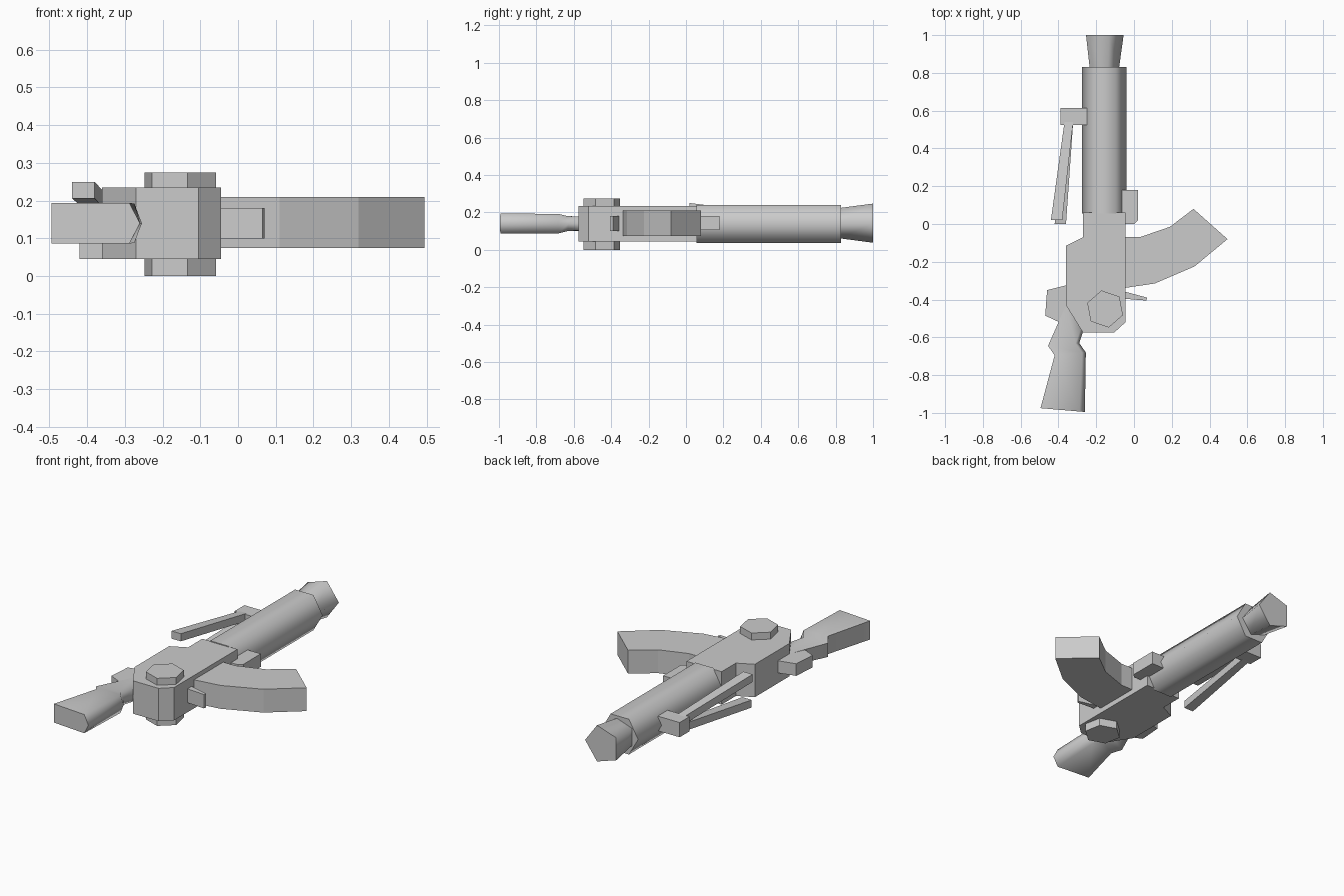
import bpy, bmesh, math
from mathutils import Vector, Matrix

cube = bpy.data.objects.get("Cube")
if cube:
    bpy.data.objects.remove(cube, do_unlink=True)

mat = bpy.data.materials.new("plain grey")
mat.use_nodes = True
GREY = (0.6, 0.6, 0.6, 1)
mat.diffuse_color = GREY
mat.node_tree.nodes["Principled BSDF"].inputs["Base Color"].default_value = GREY


def loft(name, rings, smooth=False):
    """Skin matching rings of points and cap both ends."""
    bm = bmesh.new()
    loops = [[bm.verts.new(p) for p in ring] for ring in rings]
    n = len(loops[0])
    for a, b in zip(loops, loops[1:]):
        for i in range(n):
            j = (i + 1) % n
            bm.faces.new((a[i], a[j], b[j], b[i]))
    bm.faces.new(loops[0][::-1])
    bm.faces.new(loops[-1])
    bmesh.ops.recalc_face_normals(bm, faces=bm.faces)
    mesh = bpy.data.meshes.new(name)
    bm.to_mesh(mesh)
    bm.free()
    mesh.materials.append(mat)
    obj = bpy.data.objects.new(name, mesh)
    bpy.context.collection.objects.link(obj)
    if smooth:
        bpy.ops.object.select_all(action='DESELECT')
        obj.select_set(True)
        bpy.context.view_layer.objects.active = obj
        bpy.ops.object.shade_smooth_by_angle(angle=math.radians(75))
    return obj


def plate(name, outline, low, high):
    """Extrude a plan outline between two heights."""
    return loft(name, [[(x, y, z) for x, y in outline] for z in (low, high)])


def tube(name, sides, x, z, stations):
    """Straight tube along y, with (y, radius) stations."""
    angles = [math.tau * i / sides for i in range(sides)]
    rings = [[(x + r * math.cos(a), y, z + r * math.sin(a)) for a in angles]
             for y, r in stations]
    return loft(name, rings, smooth=True)


# Main body and the six-sided drum through it
plate("receiver", [(-.27, .06), (-.045, .06), (-.045, -.52), (-.105, -.575),
                   (-.27, -.575), (-.36, -.43), (-.36, -.115), (-.27, -.07)], .045, .235)
drum = [(-.153 + .1 * math.cos(a), -.45 + .1 * math.sin(a))
        for a in (math.radians(101 + 60 * i) for i in range(6))]
plate("side_drum", drum, 0, .275)

# Barrel and flared muzzle
tube("barrel", 6, -.1575, .138, [(.055, .1175), (.83, .1175)])
tube("muzzle", 5, -.165, .1425, [(.82, .085), (1, .11)])

# Curved magazine, trigger and small fittings
plate("magazine", [(-.06, -.07), (.03, -.07), (.19, -.015), (.315, .08), (.495, -.08),
                   (.32, -.225), (.11, -.315), (-.06, -.34)], .075, .21)
plate("trigger", [(-.06, -.355), (.07, -.39), (.065, -.405), (0, -.4), (-.06, -.395)], .1, .18)
plate("front_lug", [(-.08, .18), (.02, .18), (.02, .02), (0, 0), (-.08, 0)], .105, .18)
plate("rear_lug", [(-.34, -.32), (-.46, -.35), (-.47, -.485), (-.395, -.52), (-.34, -.43)], .105, .175)

# Shoulder stock: five-sided sections with a ridge on the +x side
sections = []
for left, right, half in [((-.495, -.975), (-.26, -.995), .054),
                          ((-.42, -.695), (-.255, -.68), .052),
                          ((-.455, -.645), (-.29, -.63), .04),
                          ((-.36, -.43), (-.27, -.57), .035)]:
    a, b = Vector(left), Vector(right)
    shoulder = b.lerp(a, .12)
    sections.append([(*a, .14 - half), (*shoulder, .14 - half), (*b, .14),
                     (*shoulder, .14 + half), (*a, .14 + half)])
loft("stock", sections, smooth=True)

# Folding stand: mount and two spread legs
plate("stand_mount", [(-.39, .525), (-.25, .525), (-.25, .615), (-.39, .615)], .1, .185)
for name, foot, top_z in [("upper_leg", Vector((-.41, .02, .228)), .163),
                          ("lower_leg", Vector((-.39, 0, .067)), .122)]:
    rings = []
    for c, half_x in [(Vector((-.345, .54, top_z)), .023), (foot, .03)]:
        rings.append([c + Vector((sx * half_x, 0, sz * .022))
                      for sx, sz in [(-1, -1), (1, -1), (1, 1), (-1, 1)]])
    loft(name, rings)
